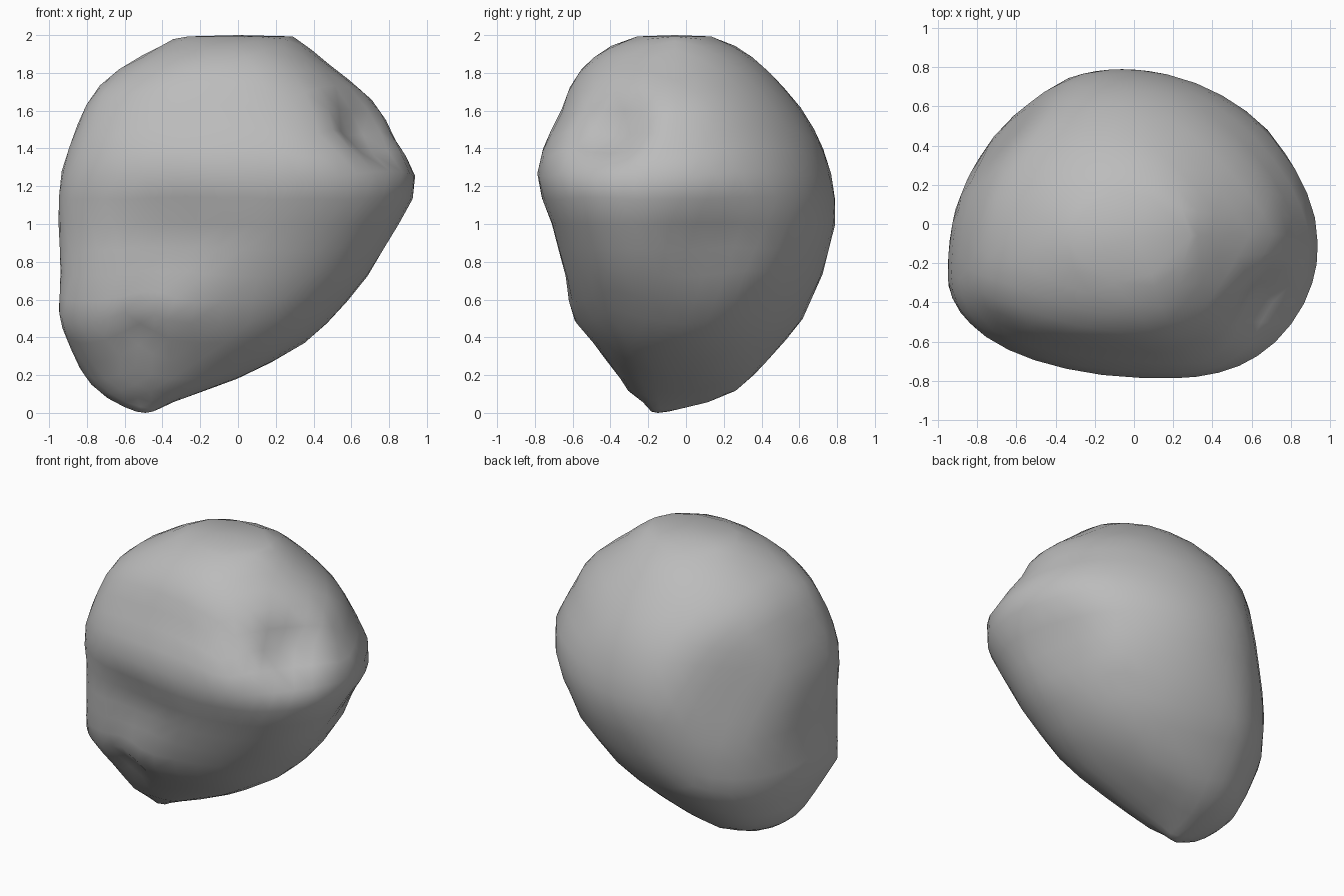
import bpy
import bmesh
import math
from mathutils import Vector

default_cube = bpy.data.objects.get("Cube")
if default_cube:
    bpy.data.objects.remove(default_cube, do_unlink=True)

# Extents of the boulder by height: z, min x, max x, min y, max y
EXTENTS = [
    (0.0, -0.52, -0.46, -0.18, -0.12),
    (0.05, -0.65, -0.36, -0.22, 0.10),
    (0.12, -0.75, -0.17, -0.31, 0.27),
    (0.2, -0.82, 0.05, -0.36, 0.36),
    (0.35, -0.89, 0.33, -0.48, 0.5),
    (0.5, -0.95, 0.5, -0.58, 0.62),
    (0.75, -0.94, 0.72, -0.65, 0.73),
    (1.0, -0.95, 0.86, -0.71, 0.79),
    (1.18, -0.95, 0.95, -0.78, 0.79),
    (1.3, -0.93, 0.93, -0.79, 0.76),
    (1.45, -0.88, 0.83, -0.74, 0.71),
    (1.6, -0.82, 0.76, -0.66, 0.62),
    (1.7, -0.77, 0.67, -0.63, 0.54),
    (1.83, -0.62, 0.5, -0.55, 0.42),
    (1.93, -0.44, 0.38, -0.43, 0.29),
    (2.0, -0.3, 0.28, -0.25, 0.13),
]

# Where those extremes sit: z, x of front, x of back, y at max x, y at min x
EXTREMES = [
    (0.0, -0.49, -0.49, -0.15, -0.15),
    (0.2, -0.42, -0.4, -0.02, -0.1),
    (0.5, -0.35, -0.3, 0.0, -0.28),
    (0.75, -0.15, -0.15, -0.03, -0.28),
    (1.0, 0.1, -0.06, -0.08, -0.25),
    (1.25, 0.2, -0.06, -0.1, -0.25),
    (1.6, 0.1, -0.06, -0.05, -0.22),
    (2.0, 0.0, 0.0, -0.06, -0.06),
]

# Squareness of each quarter of a section: (max x, back) -> (upper, lower)
SQUARENESS = {
    (True, True): (1.87, 2.05),
    (False, True): (2.05, 2.1),
    (False, False): (2.3, 2.15),
    (True, False): (1.95, 2.6),
}

# Dents and bulges: centre, radius, height (negative pushes inward)
BUMPS = [
    ((0.67, -0.4, 1.5), 0.2, -0.11),      # crater on the shoulder
    ((0.74, 0.15, 0.9), 0.3, -0.05),      # hollow under the side ledge
    ((-0.35, -0.63, 0.9), 0.3, -0.04),    # hollow in the front
    ((-0.53, -0.52, 0.4), 0.15, -0.04),   # groove beside the lobe
    ((-0.3, -0.57, 0.6), 0.18, 0.03),     # small bump beside the groove
    ((-0.62, 0.45, 1.18), 0.33, -0.07),   # broad hollow in the back
]


def lookup(table, z):
    """Interpolate the columns of a height table."""
    for low, high in zip(table, table[1:]):
        if z <= high[0]:
            t = (z - low[0]) / (high[0] - low[0])
            return [a + (b - a) * t for a, b in zip(low[1:], high[1:])]
    return table[-1][1:]


def place_on_body(direction):
    """Map a point of the unit sphere onto the stacked sections."""
    z = min(max(1 + direction.z, 0), 2)
    x_min, x_max, y_min, y_max = lookup(EXTENTS, z)
    x_front, x_back, y_right, y_left = lookup(EXTREMES, z)
    ring = math.hypot(direction.x, direction.y)
    if ring < 0.001:
        return Vector((x_front, y_left, z))
    cos_a, sin_a = direction.x / ring, direction.y / ring
    upper, lower = SQUARENESS[cos_a > 0, sin_a > 0]
    blend = min(max((1.5 - z) / 0.8, 0), 1)
    power = upper + (lower - upper) * blend
    reach = (abs(cos_a) ** power + abs(sin_a) ** power) ** (-1 / power)
    # Each quarter runs between two neighbouring extremes
    middle_x = x_back if sin_a > 0 else x_front
    middle_y = y_right if cos_a > 0 else y_left
    reach_x = x_max - middle_x if cos_a > 0 else middle_x - x_min
    reach_y = y_max - middle_y if sin_a > 0 else middle_y - y_min
    return Vector((middle_x + reach * cos_a * reach_x,
                   middle_y + reach * sin_a * reach_y, z))


def apply_bumps(point):
    """Push a point in or out with a soft falloff around each bump."""
    moved = point.copy()
    for centre, radius, height in BUMPS:
        centre = Vector(centre)
        outward = (centre - Vector((0, 0, 1))).normalized()
        distance = (point - centre).length / radius
        if distance < 1.5:
            falloff = (1 + math.cos(math.pi * distance / 1.5)) / 2
            moved += outward * height * falloff
    return moved


# Boulder body
bm = bmesh.new()
bmesh.ops.create_icosphere(bm, subdivisions=4, radius=1)
for vert in bm.verts:
    vert.co = apply_bumps(place_on_body(vert.co))
bmesh.ops.recalc_face_normals(bm, faces=bm.faces)
for face in bm.faces:
    face.smooth = True
mesh = bpy.data.meshes.new("boulder")
bm.to_mesh(mesh)
bm.free()
boulder = bpy.data.objects.new("boulder", mesh)
bpy.context.collection.objects.link(boulder)

# Stone colour
stone = bpy.data.materials.new("grey_stone")
stone.use_nodes = True
grey = (0.5, 0.5, 0.5, 1)
stone.diffuse_color = grey
shader = next(n for n in stone.node_tree.nodes if n.type == "BSDF_PRINCIPLED")
shader.inputs["Base Color"].default_value = grey
shader.inputs["Roughness"].default_value = 0.9
mesh.materials.append(stone)
